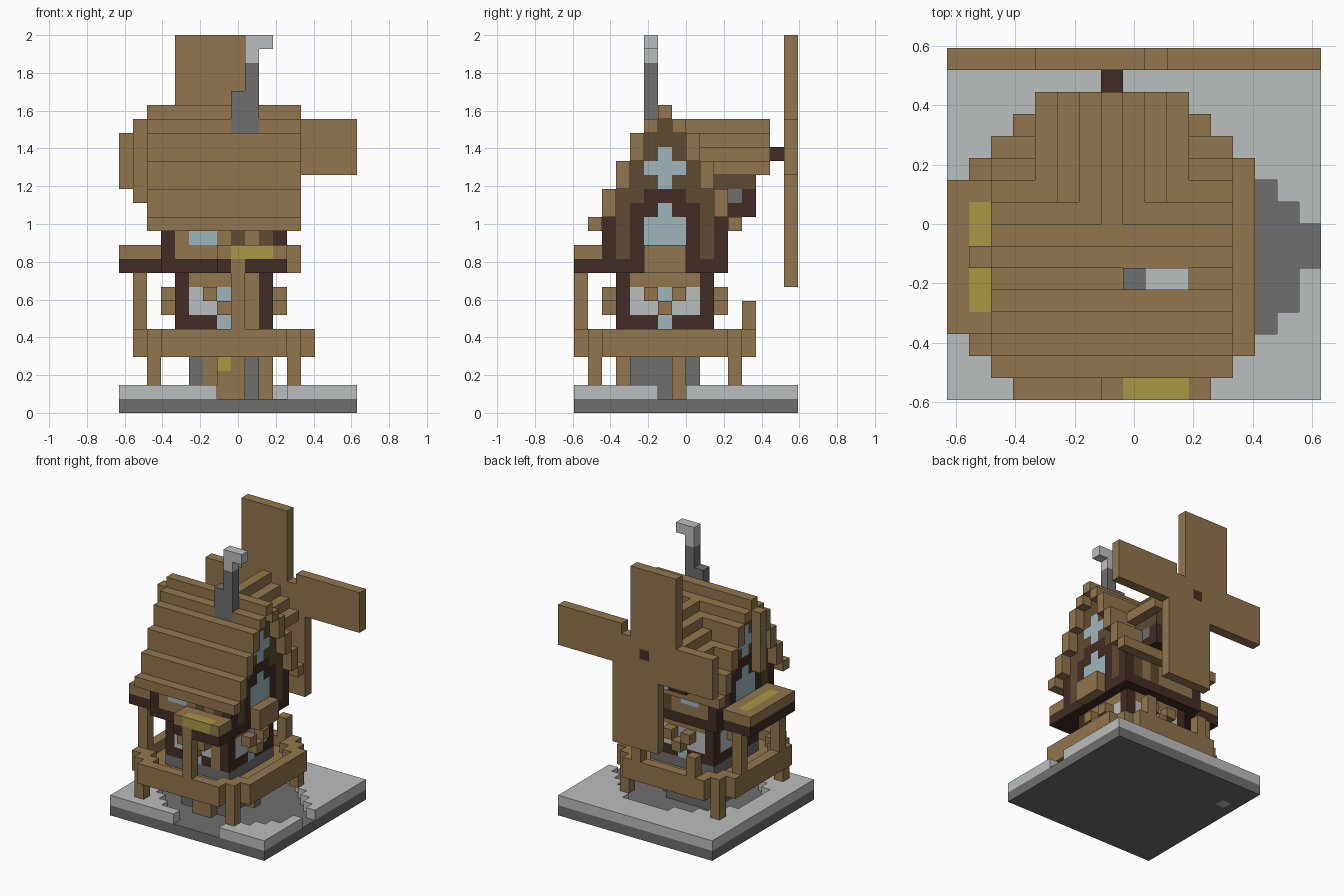
import bpy
import bmesh
from mathutils import Vector

cube = bpy.data.objects.get("Cube")
if cube:
    bpy.data.objects.remove(cube, do_unlink=True)

U = 2 / 27  # block size
COLOURS = {
    "wood": (0.287, 0.181, 0.074),
    "shaded_wood": (0.114, 0.07, 0.032),
    "dark_timber": (0.054, 0.026, 0.018),
    "light_stone": (0.5, 0.52, 0.52),
    "dark_stone": (0.156, 0.156, 0.156),
    "glass": (0.342, 0.468, 0.515),
    "straw_yellow": (0.392, 0.314, 0.058),
}
NAMES = list(COLOURS)
MATS = []
for name, rgb in COLOURS.items():
    m = bpy.data.materials.new(name)
    m.use_nodes = True
    m.diffuse_color = (*rgb, 1)
    bsdf = m.node_tree.nodes["Principled BSDF"]
    bsdf.inputs["Base Color"].default_value = (*rgb, 1)
    bsdf.inputs["Roughness"].default_value = 0.9
    MATS.append(m)

cells = {}  # block -> (part, colour); later blocks replace earlier ones


def fill(part, colour, xs, ys, zs):
    for i in range(*xs):
        for j in range(*ys):
            for k in range(*zs):
                cells[i, j, k] = (part, colour)


def one(part, colour, i, j, k):
    cells[i, j, k] = (part, colour)


# Ground plate and paving with a round sunken yard
fill("ground", "dark_stone", (0, 17), (0, 16), (0, 1))
one("ground", "light_stone", 1, 12, 0)
fill("paving", "light_stone", (0, 17), (0, 16), (1, 2))
yard = {2: 4, 3: 3, 4: 2, 5: 1, 6: 1, 12: 1, 13: 2, 14: 3, 15: 4, 16: 6}
for i in range(2, 17):
    a = yard.get(i, 0)
    for j in range(a, 8 if i == 16 else 13 - a):
        cells.pop((i, j, 1), None)

# Stone core, ladders and lantern beneath the deck
fill("foundation", "dark_stone", (5, 10), (4, 9), (1, 4))
fill("foundation", "dark_stone", (4, 11), (3, 10), (4, 6))
fill("front_ladder", "wood", (7, 9), (3, 4), (1, 4))
fill("front_ladder", "wood", (6, 7), (4, 5), (2, 4))
fill("side_ladder", "wood", (10, 11), (7, 8), (1, 4))
one("lantern", "straw_yellow", 7, 3, 3)


# Octagonal deck with a rail around it
def in_deck(i, j, inset=0):
    a, b = min(i - 1, 13 - i) - inset, min(j, 12 - j) - inset
    return a >= 0 and b >= 0 and a + b >= 2


for i in range(1, 14):
    for j in range(13):
        if in_deck(i, j) and (i, j, 4) not in cells:
            one("deck", "wood", i, j, 4)
            if not in_deck(i, j, 1):
                one("rail", "wood", i, j, 5)
for i in (2, 12):
    for j in (1, 11):
        fill("deck_legs", "wood", (i, i + 1), (j, j + 1), (2, 4))
for i in (4, 10):
    fill("rail_posts", "wood", (i, i + 1), (12, 13), (6, 8))

# Lower storey: timber frame, pale windows, glazed centre strip
for i in range(4, 11):
    for j in range(3, 10):
        for k in range(6, 10):
            edge_i, edge_j = i in (4, 10), j in (3, 9)
            if edge_i and edge_j:
                c = "dark_timber"
            elif k == 9:
                c = "wood"
            elif (edge_j and i == 7) or (edge_i and j == 6):
                c = "glass"
            else:
                c = "dark_timber" if k == 6 else "light_stone"
            one("lower_storey", c, i, j, k)
fill("door", "wood", (9, 10), (3, 4), (6, 9))
# Stepped wooden brackets on each wall
for d in (-1, 0, 1):
    k = 7 + abs(d)
    for j in (2, 10):
        one("window_brackets", "wood", 7 + d, j, k)
    for i in (3, 11):
        one("window_brackets", "wood", i, 6 + d, k)

# Upper storey and gable mass
ROOF = [(13, 14), (14, 16), (16, 18), (18, 20), (20, 21), (21, 22)]
fill("floor_beam", "dark_timber", (3, 12), (2, 11), (10, 11))


def gable_colour(j, k):
    d = abs(j - 6)
    if k < 16:
        if d == 4 or (d == 2 and k < 15) or (d < 2 and k == 15):
            return "dark_timber"
        if d < 2 and k >= 12:
            return "dark_timber" if d == 1 and k == 14 else "glass"
        return "wood" if d < 2 else "shaded_wood"
    if (d == 0 and k < 19) or (d == 1 and k == 17):
        return "glass"
    return "shaded_wood"


def front_colour(i, k):
    if i in (3, 11):
        return "dark_timber"
    if i in (5, 6, 9) and k == 12:
        return "glass" if i < 9 else "wood"
    return "shaded_wood" if i in (8, 10) else "wood"


for j in range(2, 11):
    top = ROOF[6 - abs(j - 6) - 1][0]
    for k in range(11, max(top, 13)):
        for i in range(3, 12):
            if i in (3, 11):
                c = gable_colour(j, k)
            elif j in (2, 10):
                c = front_colour(i, k)
            else:
                c = "shaded_wood"
            one("upper_storey", c, i, j, k)

# Stepped main roof, mirrored about the ridge
for n, (a, b) in enumerate(ROOF):
    for j in {n + 1, 11 - n}:
        fill("main_roof", "wood", (2, 13), (j, j + 1), (a, b))

# Rear dormer: timber walls with windows, then stepped roof
fill("dormer", "dark_timber", (5, 10), (8, 13), (14, 17))
fill("dormer", "shaded_wood", (5, 10), (9, 13), (16, 17))
for i in (5, 9):
    one("dormer", "dark_stone", i, 11, 15)
fill("dormer", "glass", (7, 8), (12, 13), (14, 16))
for d in range(-3, 4):
    top = 21 - abs(d)
    fill("dormer_roof", "wood", (7 + d, 8 + d), (8, 14), (top - 1, top))
    fill("dormer", "shaded_wood", (7 + d, 8 + d), (8, 13), (17, top - 1))
for i in (4, 10):
    fill("dormer_roof", "wood", (i, i + 1), (8, 14), (17, 18))

# Front, side and left awnings with yellow panels and posts
fill("front_awning", "dark_timber", (7, 12), (0, 2), (10, 11))
fill("front_awning", "wood", (7, 12), (0, 2), (11, 12))
fill("front_awning", "straw_yellow", (8, 11), (0, 1), (11, 12))
fill("front_post", "wood", (8, 9), (0, 1), (6, 11))
fill("side_awning", "dark_timber", (0, 3), (3, 10), (10, 11))
fill("side_awning", "wood", (0, 3), (3, 10), (11, 12))
fill("side_awning", "straw_yellow", (1, 2), (4, 9), (11, 12))
for j in (3, 9):
    fill("side_awning_posts", "wood", (1, 2), (j, j + 1), (6, 10))
fill("side_box", "wood", (12, 13), (5, 8), (10, 12))
fill("gable_board", "wood", (1, 2), (6, 7), (15, 21))

# Bent chimney pipe
fill("chimney", "dark_stone", (8, 10), (5, 6), (20, 23))
fill("chimney", "dark_stone", (9, 10), (5, 6), (23, 25))
fill("chimney", "light_stone", (9, 10), (5, 6), (25, 27))
one("chimney", "light_stone", 10, 5, 26)

# Pinwheel of four sails on the rear axle
fill("sails", "wood", (6, 9), (15, 16), (17, 20))
fill("sails", "wood", (4, 9), (15, 16), (20, 27))
fill("sails", "wood", (6, 11), (15, 16), (9, 17))
fill("sails", "wood", (0, 6), (15, 16), (16, 20))
fill("sails", "wood", (10, 17), (15, 16), (17, 21))
fill("sails", "wood", (9, 10), (15, 16), (17, 20))
fill("axle", "dark_timber", (7, 8), (14, 16), (18, 19))

# Turn every part into a mesh of its exposed block faces
parts = {}
for pos, (part, colour) in cells.items():
    parts.setdefault(part, []).append((pos, NAMES.index(colour)))

for part, blocks in parts.items():
    bm = bmesh.new()
    for pos, mat in blocks:
        for axis in range(3):
            for side in (0, 1):
                near = list(pos)
                near[axis] += 2 * side - 1
                if tuple(near) in cells:
                    continue
                base = Vector(pos)
                base[axis] += side
                u, v = Vector(), Vector()
                u[(axis + 1) % 3] = 1
                v[(axis + 2) % 3] = 1
                ring = [base, base + u, base + u + v, base + v]
                if not side:
                    ring.reverse()
                shift = Vector((8.5, 8, 0))
                f = bm.faces.new([bm.verts.new((p - shift) * U) for p in ring])
                f.material_index = mat
    bmesh.ops.remove_doubles(bm, verts=bm.verts[:], dist=U / 100)
    bmesh.ops.dissolve_limit(bm, angle_limit=0.02, verts=bm.verts[:],
                             edges=bm.edges[:], delimit={"MATERIAL"})
    mesh = bpy.data.meshes.new(part)
    bm.to_mesh(mesh)
    bm.free()
    for m in MATS:
        mesh.materials.append(m)
    bpy.context.scene.collection.objects.link(bpy.data.objects.new(part, mesh))
